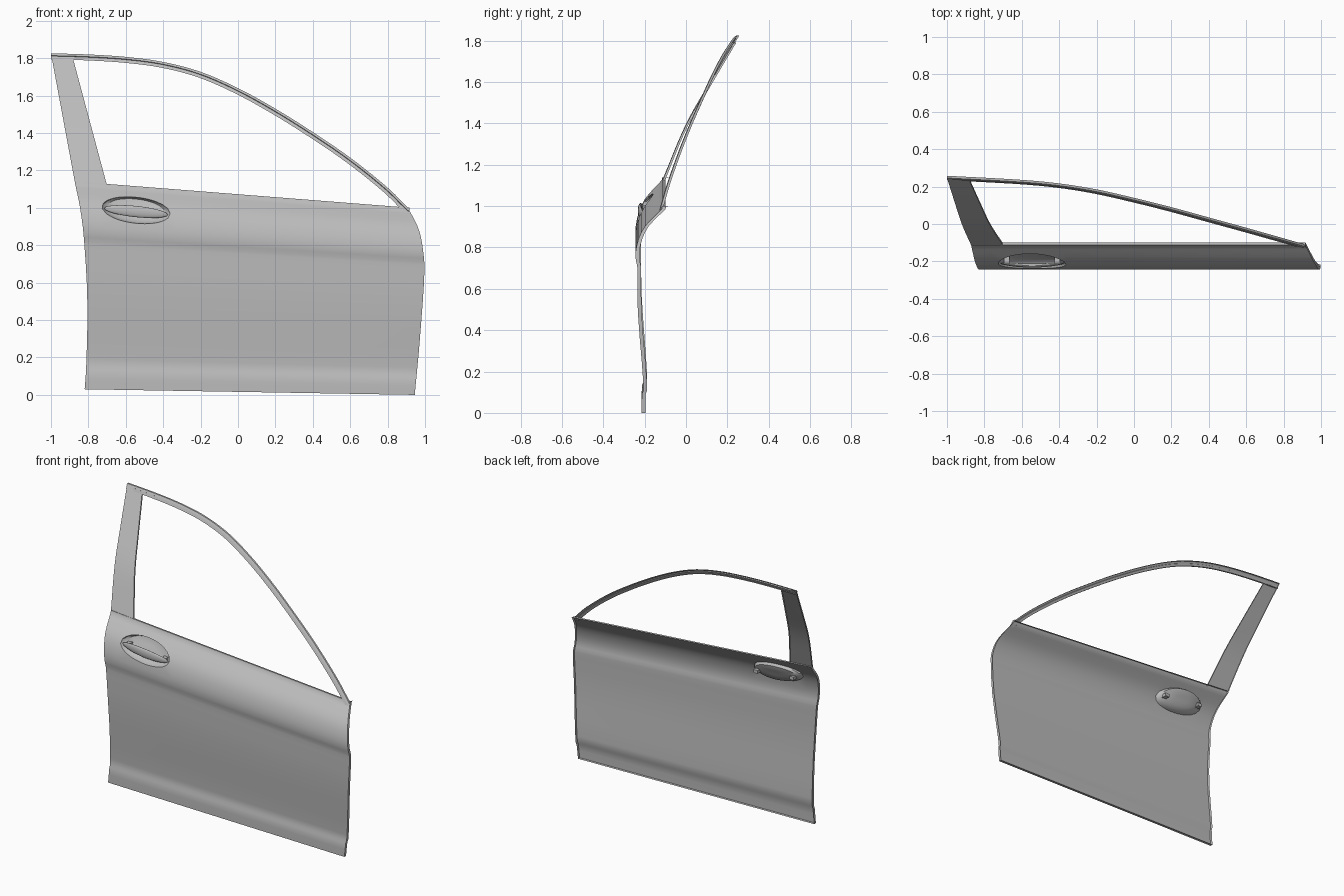
import bpy, bmesh, math
from mathutils import Vector, Matrix

cube = bpy.data.objects.get("Cube")
if cube:
    bpy.data.objects.remove(cube, do_unlink=True)

paint = bpy.data.materials.new("grey paint")
paint.use_nodes = True
GREY = (0.5, 0.5, 0.5, 1)
paint.diffuse_color = GREY
paint.node_tree.nodes["Principled BSDF"].inputs["Base Color"].default_value = GREY


def curve(pts, t):
    """Smooth curve value at t through (t, value) points."""
    n = len(pts)
    k = max(i for i in range(n - 1) if i == 0 or pts[i][0] <= t)

    def slope(i):
        a, b = pts[max(i - 1, 0)], pts[min(i + 1, n - 1)]
        return (b[1] - a[1]) / (b[0] - a[0])
    (t0, a), (t1, b) = pts[k], pts[k + 1]
    h = t1 - t0
    u = (t - t0) / h
    return ((1 + 2 * u) * (1 - u) ** 2 * a + u * (1 - u) ** 2 * h * slope(k)
            + u * u * (3 - 2 * u) * b + u * u * (u - 1) * h * slope(k + 1))


def grid(rows):
    """Sheet of quads; rows go up, points in a row go towards +x."""
    bm = bmesh.new()
    vs = [[bm.verts.new(p) for p in row] for row in rows]
    faces = [[bm.faces.new((lo[i], lo[i + 1], hi[i + 1], hi[i]))
              for i in range(len(lo) - 1)] for lo, hi in zip(vs, vs[1:])]
    return bm, faces


def finish(name, bm, angle=30):
    me = bpy.data.meshes.new(name)
    bm.to_mesh(me)
    bm.free()
    me.materials.append(paint)
    ob = bpy.data.objects.new(name, me)
    bpy.context.collection.objects.link(ob)
    bpy.ops.object.select_all(action='DESELECT')
    ob.select_set(True)
    bpy.context.view_layer.objects.active = ob
    bpy.ops.object.shade_smooth_by_angle(angle=math.radians(angle))
    return ob


# Door skin outline and side profile, by relative height
REAR = [(0, -.82), (.1, -.812), (.43, -.805), (.75, -.825), (.89, -.845), (1, -.87)]
FRONT = [(0, .945), (.3, .972), (.68, .997), (.8, .988), (.9, .967), (1, .918)]
PROFILE = [(0, -.215), (.095, -.213), (.11, -.206), (.2, -.21), (.5, -.233),
           (.7, -.235), (.725, -.236), (.765, -.244), (.8, -.243),
           (.86, -.229), (.92, -.198), (1, -.118)]
LEVELS = [0, .05, .095, .11, .15, .25, .37, .5, .6, .68, .71, .725, .745, .765,
          .8, .83, .86, .89, .92, .945, .97, .985, 1]
COLS = 36
BACK = Vector((0, .018, 0))


def sill(x):
    return .03 - .017 * (x + .82)


def belt(x):
    return 1.125 - .0785 * (x + .87)


def skin_y(x, z):
    t = (z - sill(x)) / (belt(x) - sill(x))
    return curve(PROFILE, min(max(t, 0), 1))


def skin_row(t):
    a, b = curve(REAR, t), curve(FRONT, t)
    row = []
    for i in range(COLS + 1):
        x = a + (b - a) * i / COLS
        row.append(Vector((x, curve(PROFILE, t), sill(x) + (belt(x) - sill(x)) * t)))
    return [row[0] + BACK] + row + [row[-1] + BACK]


rows = [skin_row(t) for t in LEVELS]
rows.insert(0, [p + BACK for p in rows[0]])
lip = [p + Vector((0, .005, .016)) for p in rows[-1]]
rows += [lip, [p + Vector((0, .014, -.002)) for p in lip]]
bm, faces = grid(rows)

# Oval handle recess opened in the skin and dished inwards
CX, CZ, RX, RZ, TILT = -.545, .987, .183, .07, .1
lo, hi = LEVELS.index(.8) + 1, LEVELS.index(.97) + 1
hole = [f for row in faces[lo:hi] for f in row[3:11]]
inside = set(hole)
rim = [e for f in hole for e in f.edges if sum(g in inside for g in e.link_faces) == 1]
bmesh.ops.delete(bm, geom=hole, context='FACES')
for scale, depth in [(1, 0), (.97, .012), (.86, .03), (.6, .042), (.3, .046)]:
    geom = bmesh.ops.extrude_edge_only(bm, edges=rim)["geom"]
    rim = [g for g in geom if isinstance(g, bmesh.types.BMEdge)]
    for v in (g for g in geom if isinstance(g, bmesh.types.BMVert)):
        u = v.co.x - CX
        a = math.atan2((v.co.z - CZ + TILT * u) / RZ, u / RX)
        u = RX * scale * math.cos(a)
        x, z = CX + u, CZ + RZ * scale * math.sin(a) - TILT * u
        v.co = (x, skin_y(x, z) + depth, z)
bmesh.ops.edgeloop_fill(bm, edges=rim)
bmesh.ops.recalc_face_normals(bm, faces=bm.faces[:])
if sum(f.normal.y * f.calc_area() for f in bm.faces) > 0:
    bmesh.ops.reverse_faces(bm, faces=bm.faces[:])
finish("door_skin", bm)

# Pull bar: a flattened, outward-bowed spindle
bm = bmesh.new()
bmesh.ops.create_uvsphere(bm, u_segments=32, v_segments=12, radius=1)
for v in bm.verts:
    u = v.co.x
    v.co = (CX + .17 * u, -.21 - .012 * (1 - u * u) + .011 * v.co.y,
            CZ - .007 + .03 * v.co.z - TILT * .17 * u)
finish("pull_bar", bm)

# Mounts carrying the bar through the recess
bm = bmesh.new()
for side in (-1, 1):
    off = side * .135
    place = Matrix.Translation((CX + off, -.183, CZ - .007 - TILT * off))
    bmesh.ops.create_cube(bm, size=1, matrix=place @ Matrix.Diagonal((.03, .055, .022, 1)))
finish("bar_mounts", bm)

# Rear pillar beside the window
LEAN = [(0, -.115), (.39, 0), (.68, .115), (1, .247)]
rows = []
for i in range(13):
    t = i / 12
    y = curve(LEAN, t)
    outer = Vector((-.87 - .13 * t, y, 1.125 + .7 * t))
    inner = Vector((-.70 - .18 * t, y - .015 * t, 1.118 + .672 * t))
    rows.append([outer + BACK * .6, outer, outer.lerp(inner, .5), inner, inner + BACK * .6])
finish("rear_pillar", grid(rows)[0])

# Curved upper window rail, swept with a stepped section
HEIGHT = [(-1, 1.826), (-.8, 1.82), (-.6, 1.807), (-.4, 1.78), (-.2, 1.727), (0, 1.64),
          (.2, 1.53), (.4, 1.405), (.6, 1.268), (.8, 1.108), (.918, .992)]
DEPTH = [(-1, .248), (-.6, .226), (-.4, .207), (-.2, .175), (0, .13),
         (.2, .08), (.4, .025), (.6, -.03), (.918, -.12)]
SECTION = [(.032, .012), (.032, .002), (.015, .002), (.012, -.004), (0, -.002), (0, .01)]
rows = [[] for s in SECTION]
for i in range(49):
    x = -1 + 1.918 * i / 48
    z = curve(HEIGHT, x)
    rise = (curve(HEIGHT, min(x + .01, .918)) - curve(HEIGHT, max(x - .01, -1))) / .02
    down = Vector((rise, 0, -1)).normalized()
    for row, (width, out) in zip(rows, SECTION):
        p = Vector((x, curve(DEPTH, x) + out, z)) + down * width
        p.y += .5 * down.z * width
        p.x = max(p.x, -1)
        row.append(p)
finish("window_rail", grid(rows)[0])
